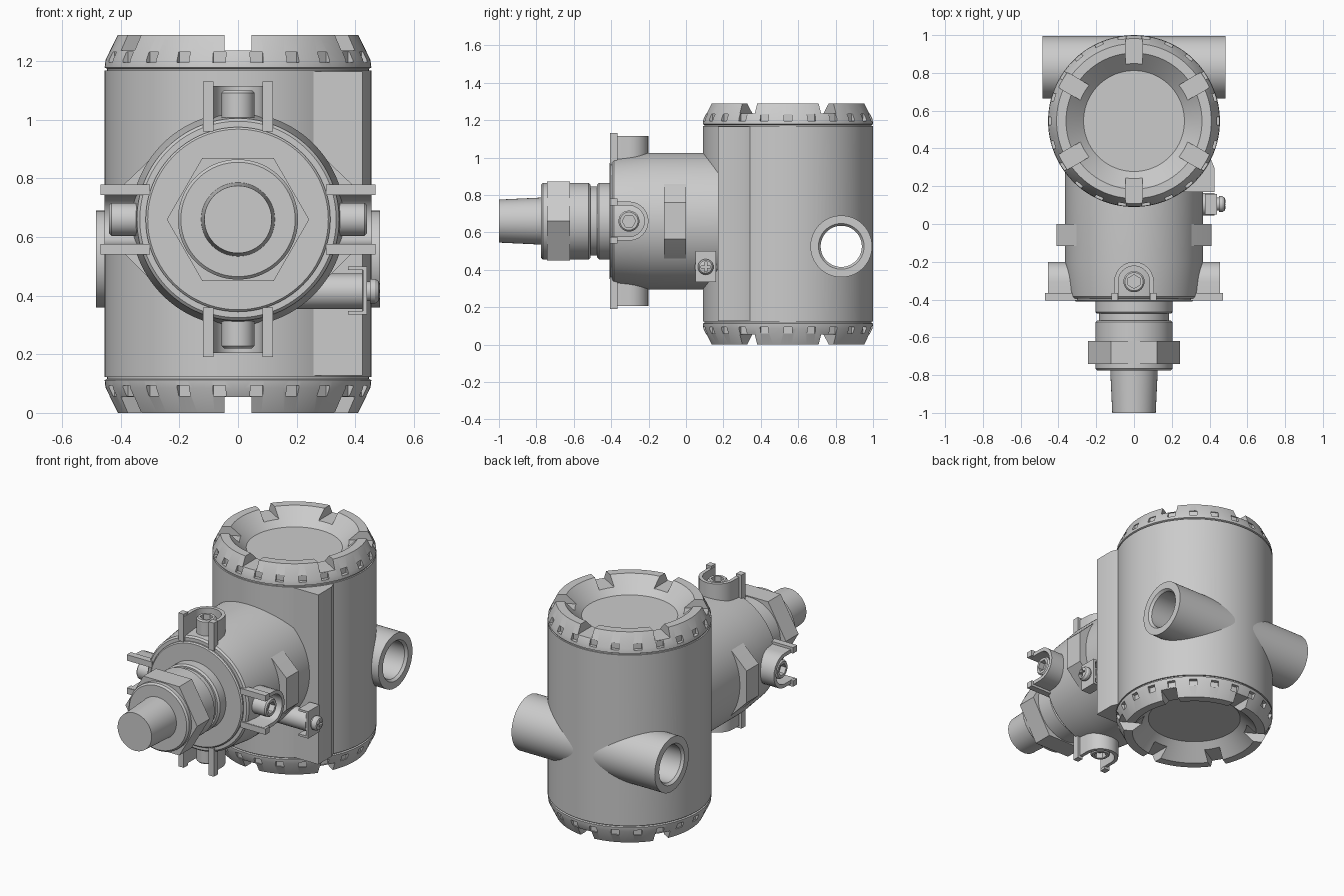
import bpy, bmesh
from math import sin, cos, pi, radians
from mathutils import Matrix, Vector

if "Cube" in bpy.data.objects:
    bpy.data.objects.remove(bpy.data.objects["Cube"])

ALONG = {'Z': Matrix.Identity(4),
         'X': Matrix.Rotation(pi / 2, 4, 'Y'),
         'Y': Matrix.Rotation(-pi / 2, 4, 'X')}


def finish(name, bm, mat=None):
    bmesh.ops.remove_doubles(bm, verts=bm.verts, dist=1e-6)
    if mat:
        bm.transform(mat)
    bmesh.ops.recalc_face_normals(bm, faces=bm.faces)
    me = bpy.data.meshes.new(name)
    bm.to_mesh(me)
    bm.free()
    ob = bpy.data.objects.new(name, me)
    bpy.context.collection.objects.link(ob)
    return ob


def lathe(name, prof, loc=(0, 0, 0), axis='Z', seg=96, closed=False, mat=None):
    """Revolve (radius, height) points about an axis."""
    bm = bmesh.new()
    rings = [[bm.verts.new((r * cos(2 * pi * i / seg), r * sin(2 * pi * i / seg), h))
              for i in range(seg)] for r, h in prof]
    pairs = list(zip(rings, rings[1:]))
    if closed:
        pairs.append((rings[-1], rings[0]))
    for a, b in pairs:
        for i in range(seg):
            j = (i + 1) % seg
            bm.faces.new((a[i], a[j], b[j], b[i]))
    # collapse the poles left by zero-radius rings
    bmesh.ops.remove_doubles(bm, verts=bm.verts, dist=1e-6)
    return finish(name, bm, mat if mat else Matrix.Translation(loc) @ ALONG[axis])


def rod(name, r, h0, h1, loc=(0, 0, 0), axis='Z', seg=48, c=0.0, mat=None):
    return lathe(name, [(0, h0), (r, h0), (r, h1 - c), (r - c, h1), (0, h1)],
                 loc, axis, seg, mat=mat)


def add_prism(bm, pts, h0, h1, mat=Matrix.Identity(4)):
    lo = [bm.verts.new(mat @ Vector((x, y, h0))) for x, y in pts]
    hi = [bm.verts.new(mat @ Vector((x, y, h1))) for x, y in pts]
    bm.faces.new(lo[::-1])
    bm.faces.new(hi)
    for i in range(len(pts)):
        j = (i + 1) % len(pts)
        bm.faces.new((lo[i], lo[j], hi[j], hi[i]))


def prism(name, pts, h0, h1, mat=None):
    bm = bmesh.new()
    add_prism(bm, pts, h0, h1)
    return finish(name, bm, mat)


def rect(x0, x1, y0, y1):
    return [(x0, y0), (x1, y0), (x1, y1), (x0, y1)]


def ngon(n, r, a=0.0):
    return [(r * cos(a + 2 * pi * i / n), r * sin(a + 2 * pi * i / n)) for i in range(n)]


def cut(ob, cutter):
    m = ob.modifiers.new('cut', 'BOOLEAN')
    m.operation, m.solver, m.object = 'DIFFERENCE', 'EXACT', cutter
    bpy.context.view_layer.update()
    me = bpy.data.meshes.new_from_object(ob.evaluated_get(bpy.context.evaluated_depsgraph_get()))
    ob.modifiers.clear()
    ob.data = me
    bpy.data.objects.remove(cutter)
    return ob


CY, MID, NZ = 0.545, 0.645, 0.66     # housing centre y, mid height, neck axis height

# Main housing with cross bore
housing = rod('housing', 0.455, 0.122, 1.168, (0, CY, 0), seg=128)
cut(housing, rod('bore', 0.135, -0.6, 0.6, (0, 0.83, 0.525), 'X', 64))
prism('housing_flat_pad', [(0.258, 0.17), (0.425, 0.17), (0.425, 0.30), (0.40, 0.36), (0.25, 0.4)],
      0.127, 1.165)

# Cable entry tube, open right through
lathe('cable_entry_tube', [(0.165, -0.485), (0.165, 0.485), (0.122, 0.485), (0.11, 0.47),
                           (0.11, -0.47), (0.122, -0.485)], (0, 0.83, 0.525), 'X', closed=True)

# Screw caps with wrench slots and grip notches, top and bottom
cap = lathe('top_cap', [(0, 1.2), (0.267, 1.2), (0.36, 1.29), (0.41, 1.29), (0.452, 1.205),
                        (0.455, 1.178), (0.447, 1.174), (0.447, 1.16), (0, 1.16)], (0, CY, 0), seg=128)
bm = bmesh.new()
for n, pts, z0, z1, off in ((6, rect(0.285, 0.5, -0.046, 0.046), 1.236, 1.4, 0),
                            (22, rect(0.432, 0.5, -0.022, 0.022), 1.196, 1.232, 0.5)):
    for k in range(n):
        a = -pi / 2 + 2 * pi * (k + off) / n
        add_prism(bm, pts, z0, z1, Matrix.Translation((0, CY, 0)) @ Matrix.Rotation(a, 4, 'Z'))
cut(cap, finish('cap_cutter', bm))
low = cap.copy()
low.data = cap.data.copy()
low.name = 'bottom_cap'
bpy.context.collection.objects.link(low)
low.data.transform(Matrix.Translation((0, 0, 2 * MID)) @ Matrix.Scale(-1, 4, (0, 0, 1)))
low.data.flip_normals()

# Horizontal neck and its front rim
lathe('neck', [(0, -0.395), (0.335, -0.395), (0.345, -0.385), (0.365, -0.2), (0.365, 0.4), (0, 0.4)],
      (0, 0, NZ), 'Y', 128)
lathe('neck_front_plate', [(0, -0.41), (0.308, -0.41), (0.315, -0.403), (0.315, -0.38), (0, -0.38)],
      (0, 0, NZ), 'Y', 128)

# Wrench flats on both sides of the neck; local z becomes -y
flat_mat = Matrix.Translation((0, 0, NZ)) @ Matrix.Rotation(pi / 2, 4, 'X')
for side, s in (('right', 1), ('left', -1)):
    prism(side + '_wrench_pad', [(s * x, z) for x, z in
          ((0.28, -0.22), (0.305, -0.2), (0.41, -0.095), (0.41, 0.1), (0.305, 0.2), (0.28, 0.22))],
          0.0, 0.117, flat_mat)

# Sensor connector: stepped collar, hex nut, tapered stud
lathe('connector_collar', [(0, -0.775), (0.195, -0.775), (0.205, -0.765), (0.205, -0.52), (0.195, -0.51),
                           (0.185, -0.51), (0.185, -0.475), (0.195, -0.475), (0.205, -0.465),
                           (0.205, -0.4), (0, -0.4)], (0, 0, NZ), 'Y')
prism('hex_nut', ngon(6, 0.243), 0.62, 0.742, flat_mat)
lathe('end_stud', [(0, -1), (0.115, -1), (0.126, -0.77), (0, -0.77)], (0, 0, NZ), 'Y', 64)

# Four U-shaped lugs with socket screws around the neck
arc = [radians(15 * i) for i in range(13)]
u_shape = ([(0.105, -0.40)] + [(0.105 * cos(a), -0.305 + 0.105 * sin(a)) for a in arc] + [(-0.105, -0.40)]
           + [(-0.083, -0.40)] + [(0.083 * cos(a), -0.305 + 0.083 * sin(a)) for a in arc[::-1]]
           + [(0.083, -0.40)])
for k, nm in enumerate(('top', 'right', 'bottom', 'left')):
    M = Matrix.Translation((0, 0, NZ)) @ Matrix.Rotation(k * pi / 2, 4, 'Y')
    prism(nm + '_lug', u_shape, 0.3, 0.455, M)
    for s, sn in ((1, 'a'), (-1, 'b')):
        prism(nm + '_lug_tab_' + sn, [(s * x, y) for x, y in rect(0.084, 0.12, -0.405, -0.365)],
              0.3, 0.47, M)
    T = M @ Matrix.Translation((0, -0.305, 0))
    screw = rod(nm + '_lug_screw', 0.056, 0.3, 0.44, seg=40, c=0.008, mat=T)
    cut(screw, prism('socket', ngon(6, 0.036, pi / 6), 0.405, 0.5, T))

# Ground terminal: boss, clip and cross-head screw
G = (0, 0.105, 0.415)
rod('ground_boss', 0.06, 0.1, 0.425, G, 'X')
clip = [(0.375, 0.335), (0.44, 0.335), (0.44, 0.5), (0.375, 0.5), (0.375, 0.487),
        (0.427, 0.487), (0.427, 0.348), (0.375, 0.348)]
prism('ground_clip', clip, -0.16, -0.05, Matrix.Rotation(pi / 2, 4, 'X'))
rod('ground_washer', 0.034, 0.43, 0.452, G, 'X')
gs = lathe('ground_screw', [(0, 0.45), (0.042, 0.45), (0.042, 0.468), (0.034, 0.48), (0.02, 0.485),
                            (0, 0.485)], G, 'X', 40)
GM = Matrix.Translation(G) @ ALONG['X']
cross = [(x, y) for x, y in ((-.025, -.006), (-.006, -.006), (-.006, -.025), (.006, -.025),
         (.006, -.006), (.025, -.006), (.025, .006), (.006, .006), (.006, .025), (-.006, .025),
         (-.006, .006), (-.025, .006))]
cut(gs, prism('cross_recess', cross, 0.468, 0.5, GM))

# Smooth the round surfaces, keep the machined edges
bpy.ops.object.select_all(action='DESELECT')
for ob in bpy.context.collection.objects:
    ob.select_set(True)
    bpy.context.view_layer.objects.active = ob
bpy.ops.object.shade_smooth_by_angle(angle=radians(25))
